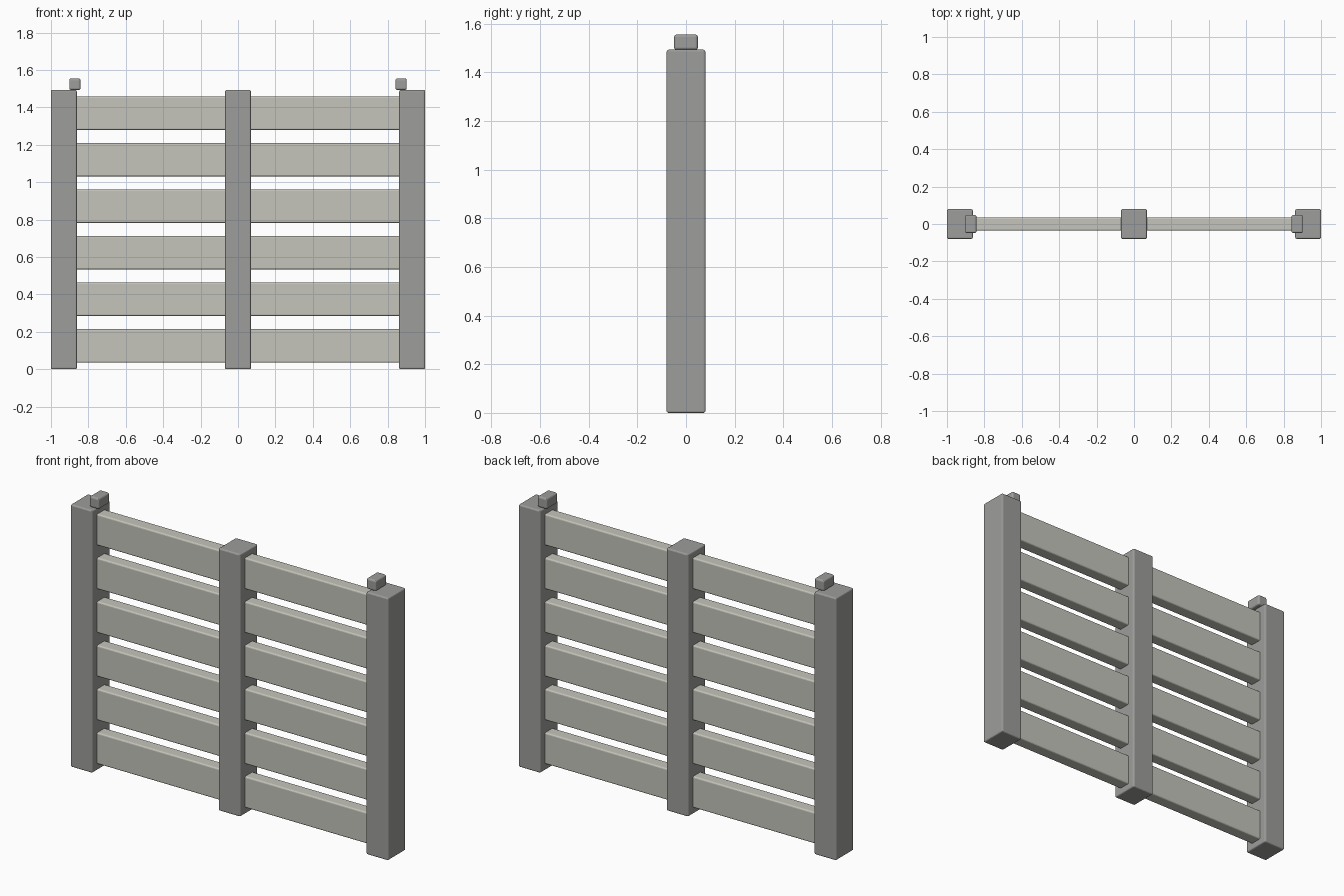
import bpy

if "Cube" in bpy.data.objects:
    bpy.data.objects.remove(bpy.data.objects["Cube"])


def material(name, color):
    mat = bpy.data.materials.new(name)
    mat.diffuse_color = (*color, 1)
    mat.use_nodes = True
    mat.node_tree.nodes["Principled BSDF"].inputs["Base Color"].default_value = mat.diffuse_color
    return mat


POST_MAT = material("dark_grey", (0.34, 0.34, 0.33))
SLAT_MAT = material("warm_grey", (0.56, 0.56, 0.505))


def bevelled_box(name, center, size, bevel, mat):
    bpy.ops.mesh.primitive_cube_add(size=1, location=center)
    ob = bpy.context.object
    ob.name = name
    ob.scale = size
    bpy.ops.object.transform_apply(location=False, rotation=False, scale=True)
    mod = ob.modifiers.new("edge_bevel", 'BEVEL')
    mod.width = bevel
    mod.segments = 3
    ob.data.materials.append(mat)
    return ob


POST_W, POST_D, POST_H = 0.138, 0.159, 1.493

# Three upright posts
for label, x in (("left", -1 + POST_W / 2), ("middle", 0), ("right", 1 - POST_W / 2)):
    bevelled_box(f"{label}_post", (x, 0, POST_H / 2), (POST_W, POST_D, POST_H), 0.008, POST_MAT)

# Six horizontal slats running through the posts
for i in range(6):
    bevelled_box(f"slat_{i + 1}", (0, 0, 0.125 + 0.2487 * i), (1.76, 0.072, 0.178), 0.008, SLAT_MAT)

# Small blocks on top of the outer posts
for label, side in (("left", -1), ("right", 1)):
    bevelled_box(f"{label}_top_block", (side * 0.872, 0, 1.524), (0.06, 0.098, 0.062), 0.01, POST_MAT)
